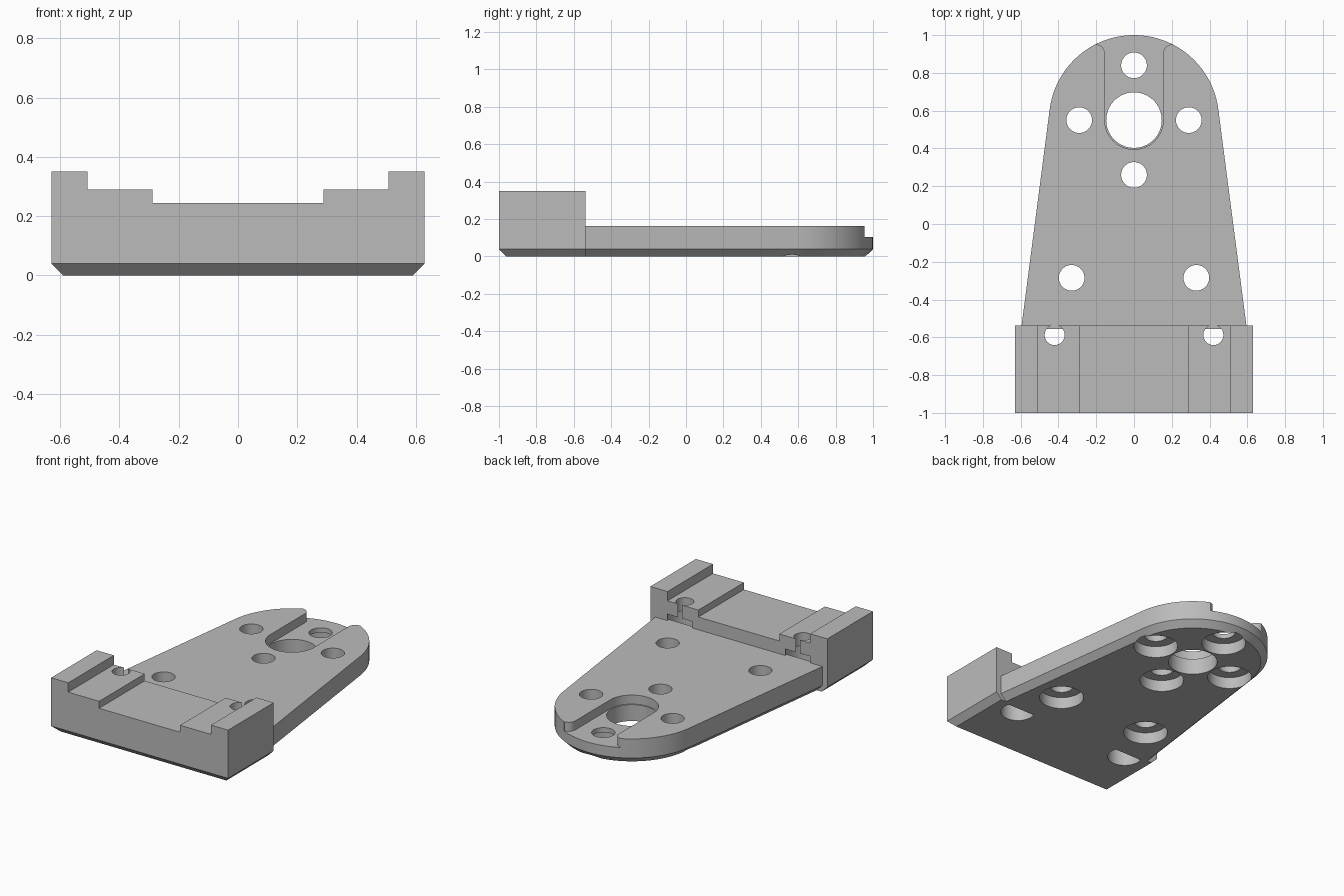
import bpy, bmesh
from math import sin, cos, pi, radians

cube = bpy.data.objects.get("Cube")
if cube:
    bpy.data.objects.remove(cube)

grey = bpy.data.materials.new("plain grey")
grey.use_nodes = True
grey.diffuse_color = (0.5, 0.5, 0.5, 1)
grey.node_tree.nodes["Principled BSDF"].inputs["Base Color"].default_value = (0.5, 0.5, 0.5, 1)


def loft(name, rings):
    """Solid skinned through matching rings of points, capped at both ends."""
    bm = bmesh.new()
    loops = [[bm.verts.new(p) for p in ring] for ring in rings]
    n = len(loops[0])
    for a, b in zip(loops, loops[1:]):
        for i in range(n):
            j = (i + 1) % n
            bm.faces.new((a[i], a[j], b[j], b[i]))
    bm.faces.new(loops[0][::-1])
    bm.faces.new(loops[-1])
    bmesh.ops.recalc_face_normals(bm, faces=bm.faces)
    mesh = bpy.data.meshes.new(name)
    bm.to_mesh(mesh)
    bm.free()
    mesh.materials.append(grey)
    obj = bpy.data.objects.new(name, mesh)
    bpy.context.collection.objects.link(obj)
    return obj


def prism(name, outline, z0, z1):
    return loft(name, [[(x, y, z) for x, y in outline] for z in (z0, z1)])


def arc(cx, cy, r, a0, a1, n):
    angles = [radians(a0 + (a1 - a0) * i / n) for i in range(n + 1)]
    return [(cx + r * cos(a), cy + r * sin(a)) for a in angles]


def cut(target, cutter):
    mod = target.modifiers.new("cut", 'BOOLEAN')
    mod.operation = 'DIFFERENCE'
    mod.solver = 'EXACT'
    mod.object = cutter
    bpy.context.view_layer.objects.active = target
    bpy.ops.object.modifier_apply(modifier=mod.name)
    bpy.data.objects.remove(cutter)


def drill(target, x, y, r, z0, z1):
    cut(target, prism("drill", arc(x, y, r, 0, 360, 64)[:-1], z0, z1))


# Tapered plate with a round nose and a chamfered lower rim
NOSE_Y, TILT, BACK_Y = 0.55, 7.4, -0.555


def plate_outline(r):
    t = radians(TILT)
    x = (r - sin(t) * (BACK_Y - NOSE_Y)) / cos(t)
    return [(x, BACK_Y)] + arc(0, NOSE_Y, r, TILT, 180 - TILT, 64) + [(-x, BACK_Y)]


plate = loft("tapered_plate", [[(x, y, z) for x, y in plate_outline(r)]
                               for r, z in ((0.41, 0), (0.45, 0.04), (0.45, 0.163))])

# Open slot in the nose, with rounded lips
half = arc(0.2, 0.905, 0.045, 90, 180, 10)
slot = ([(0.2, 1.1)] + half + arc(0, NOSE_Y, 0.155, 0, -180, 40)
        + [(-x, y) for x, y in reversed(half)] + [(-0.2, 1.1)])
cut(plate, prism("slot", slot, 0.105, 0.3))

# Centre bore and counterbored screw holes
drill(plate, 0, NOSE_Y, 0.147, -0.1, 0.3)
ring = [(0.29 * cos(i * pi / 2), NOSE_Y + 0.29 * sin(i * pi / 2)) for i in range(4)]
for x, y in ring + [(-0.33, -0.285), (0.33, -0.285)]:
    drill(plate, x, y, 0.068, -0.1, 0.3)
    drill(plate, x, y, 0.132, -0.1, 0.075)

# Cross block with a stepped top
side = [(0.59, 0), (0.63, 0.04), (0.63, 0.35), (0.508, 0.35),
        (0.508, 0.29), (0.288, 0.29), (0.288, 0.245)]
profile = side + [(-x, z) for x, z in reversed(side)]
block = loft("cross_block", [[(x, y, z) for x, z in profile] for y in (-1, -0.537)])

# Chamfer under the front edge of the block
wedge = [(-1.1, -0.1), (-0.86, -0.1), (-1.1, 0.14)]
cut(block, loft("wedge", [[(x, y, z) for y, z in wedge] for x in (-1, 1)]))

# Block screw holes, whose counterbores open through the rear face
for x in (-0.42, 0.42):
    drill(block, x, -0.588, 0.053, -0.1, 0.5)
    drill(block, x, -0.588, 0.103, -0.1, 0.205)

bpy.ops.object.select_all(action='DESELECT')
for obj in (plate, block):
    obj.select_set(True)
bpy.context.view_layer.objects.active = plate
bpy.ops.object.shade_smooth_by_angle(angle=radians(30))
